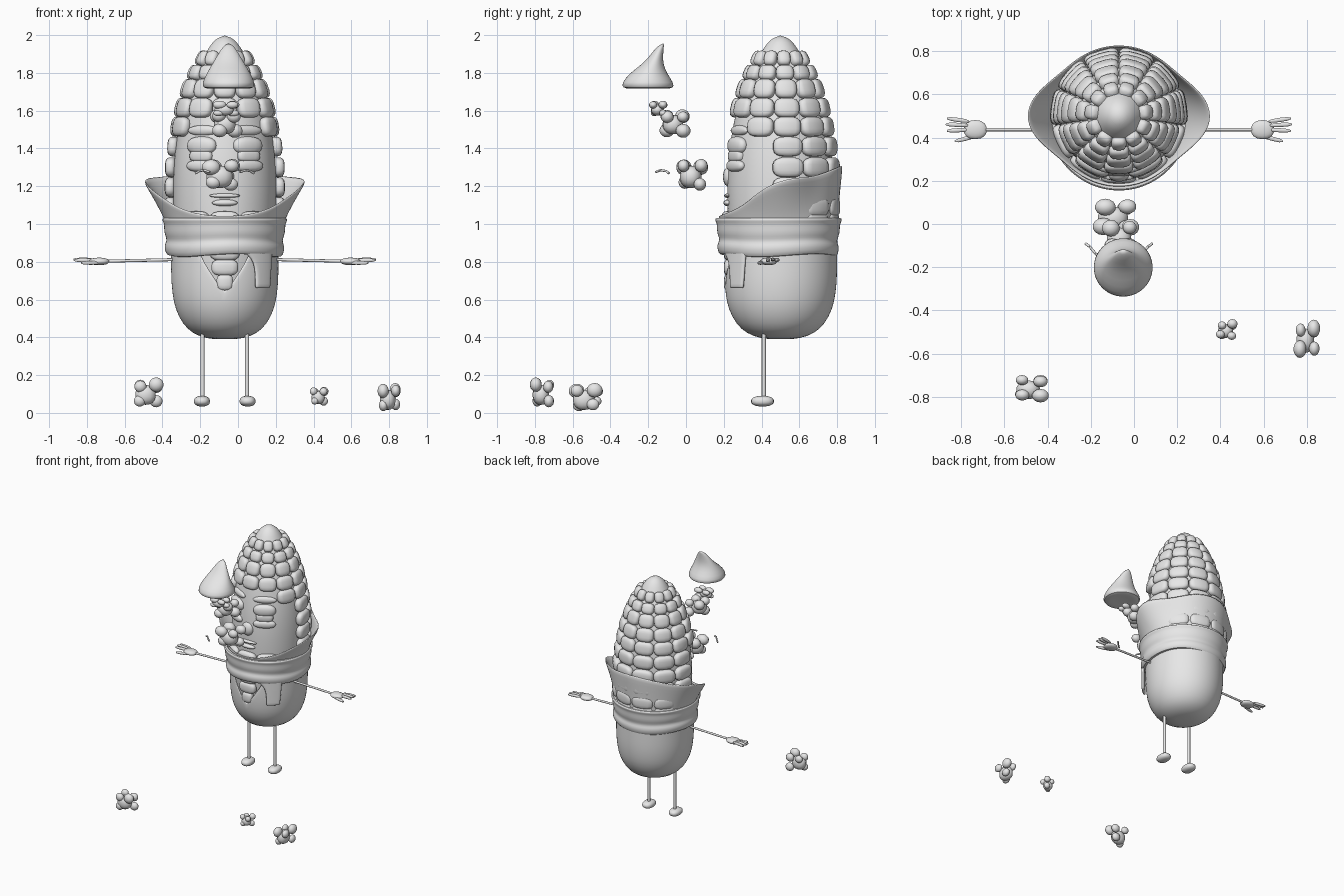
import bpy, bmesh, math, random
from math import sin, cos, pi, radians
from mathutils import Matrix, Vector

if "Cube" in bpy.data.objects:
    bpy.data.objects.remove(bpy.data.objects["Cube"], do_unlink=True)

random.seed(4)
CX, CY = -0.07, 0.5

grey = bpy.data.materials.new("plain grey")
grey.use_nodes = True
grey.diffuse_color = (0.8, 0.8, 0.8, 1)
bsdf = next(n for n in grey.node_tree.nodes if n.type == 'BSDF_PRINCIPLED')
bsdf.inputs["Base Color"].default_value = (0.8, 0.8, 0.8, 1)


def finish(name, bm, thick=0, subsurf=0):
    """Turn a bmesh into a smooth shaded object."""
    mesh = bpy.data.meshes.new(name)
    for f in bm.faces:
        f.smooth = True
    bm.to_mesh(mesh)
    bm.free()
    mesh.materials.append(grey)
    mesh.set_sharp_from_angle(angle=radians(60))
    ob = bpy.data.objects.new(name, mesh)
    bpy.context.collection.objects.link(ob)
    if thick:
        mod = ob.modifiers.new("Thickness", 'SOLIDIFY')
        mod.thickness = thick
    if subsurf:
        mod = ob.modifiers.new("Smooth", 'SUBSURF')
        mod.levels = mod.render_levels = subsurf
    return ob


def loft(name, rows, closed=True, thick=0, subsurf=1):
    """Skin rows of points, bottom row first, each running counterclockwise."""
    bm = bmesh.new()
    grid = [[bm.verts.new(p) for p in row] for row in rows]
    n = len(rows[0])
    for lo, hi in zip(grid, grid[1:]):
        for i in range(n if closed else n - 1):
            j = (i + 1) % n
            bm.faces.new((lo[i], lo[j], hi[j], hi[i]))
    bmesh.ops.remove_doubles(bm, verts=bm.verts, dist=0.0005)
    return finish(name, bm, thick, subsurf)


def polar(a, z, r, sx=1.0):
    """Point around the cob; angle 0 is the front, growing to the left."""
    return Vector((CX + r * sx * sin(a), CY - r * cos(a), z))


def facing(a, z, r):
    return Matrix.Translation(polar(a, z, r)) @ Matrix.Rotation(a, 4, 'Z')


def blob(bm, matrix, size, power=1.0, seg=14):
    """Ellipsoid; power under 1 makes it boxier."""
    made = bmesh.ops.create_uvsphere(bm, u_segments=seg, v_segments=seg // 2 + 2, radius=1)
    for v in made["verts"]:
        co = [math.copysign(abs(c) ** power, c) * s for c, s in zip(v.co, size)]
        v.co = matrix @ Vector(co)


def at(x, y, z):
    return Matrix.Translation((x, y, z))


def rod(bm, a, b, r):
    a, b = Vector(a), Vector(b)
    turn = (b - a).to_track_quat('Z', 'Y').to_matrix().to_4x4()
    bmesh.ops.create_cone(bm, cap_ends=True, segments=12, radius1=r, radius2=r,
                          depth=(b - a).length, matrix=Matrix.Translation((a + b) / 2) @ turn)


def ring(z, r, sx=1.0, n=40):
    return [polar(2 * pi * i / n, z, r, sx) for i in range(n)]


# Cob core with smooth face side and pointed tip
core = [(0.45, 0), (0.45, .15), (0.6, .24), (0.8, .265), (1.1, .285), (1.3, .282), (1.45, .265),
        (1.6, .235), (1.7, .205), (1.8, .162), (1.88, .117), (1.94, .085), (1.98, .05), (2.0, 0)]
loft("cob_core", [ring(z, r, .97) for z, r in core])


def core_radius(z):
    for (z0, r0), (z1, r1) in zip(core[1:], core[2:]):
        if z <= z1:
            return r0 + (r1 - r0) * (z - z0) / (z1 - z0)


# Kernels in aligned columns, left out where the face is
COLS = 11
bm = bmesh.new()
for z in (1.875, 1.8, 1.715, 1.615, 1.515, 1.41, 1.3, 1.195, 1.09, 1.015):
    bare = 50 if z == 1.515 else 80 if 1.05 < z < 1.5 else -1
    r = core_radius(z)
    for k in range(COLS):
        a = 2 * pi * k / COLS
        if min(k, COLS - k) * 360 / COLS < bare:
            continue
        tilt = Matrix.Rotation(-max(0, z - 1.35) * 0.9, 4, 'X')
        blob(bm, facing(a, z, r + .002) @ tilt,
             (pi * r / COLS * 1.03, .032, .042 if z > 1.75 else .053), .68)
# Kernels showing through the husk opening
for z, w in ((0.85, .08), (0.77, .072), (0.69, .045)):
    blob(bm, facing(0, z, .272), (w, .028, .044), .68)
finish("kernels", bm)

# Face: sleepy eyes, brows, nose and lips
bm = bmesh.new()
for s in (-1, 1):
    a = s * radians(28)
    for z, r, size, p in ((1.415, .258, (.085, .036, .048), .85),
                          (1.36, .262, (.066, .03, .03), .6),
                          (1.308, .268, (.085, .03, .032), .85),
                          (1.495, .246, (.09, .022, .028), 1)):
        blob(bm, facing(a, z, r), size, p, 20)
blob(bm, facing(0, 1.25, .27), (.05, .035, .055))
blob(bm, facing(0, 1.15, .28), (.085, .018, .012))
blob(bm, facing(0, 1.112, .278), (.07, .024, .018))
finish("face_features", bm)

# Lower husk, left open in a V at the front
rows = []
for z, r in ((.39, 0), (.392, .1), (.42, .18), (.47, .235), (.55, .277), (.63, .292),
             (.69, .298), (.75, .3), (.82, .3), (.9, .3), (1.0, .3)):
    gap = max(0, min(z, .86) - .63) * 2.4
    rows.append([polar(gap + (2 * pi - 2 * gap) * i / 48, z, r, .95) for i in range(49)])
loft("lower_husk", rows, closed=False, thick=.012)

# Folded band around the waist
band = ((.835, .285), (.83, .31), (.855, .32), (.885, .324), (.905, .312), (.925, .314),
        (.95, .325), (.985, .326), (1.005, .328), (1.02, .338), (1.034, .334), (1.03, .3))
rows = []
for z, r in band:
    row = []
    for i in range(48):
        a = 2 * pi * i / 48
        wave = .008 * sin(3 * a + 1) * (1.03 - z) / .2
        row.append(polar(a, z + wave, r + wave * .5, .985) - Vector((0, .01, 0)))
    rows.append(row)
loft("waist_band", rows)

# Loose strip hanging from the band
rows = []
for t in (0, .08, .35, .65, .8, .92, 1):
    a0, a1 = radians(32 - 18 * max(0, t - .6) / .4), radians(51 + 4 * t)
    rows.append([polar(a0 + (a1 - a0) * i / 5, .66 + .22 * t, .322, .98) for i in range(6)])
loft("hanging_strip", rows, closed=False, thick=.02)

# Collar: high at the back, low at the front, pointed at both sides
rows = []
for v in (0, .2, .4, .6, .8, 1):
    row = []
    for i in range(64):
        a = 2 * pi * i / 64
        point = abs(sin(a)) ** 10
        top = 1.175 - .135 * cos(a) + .05 * point
        row.append(polar(a, .97 + (top - .97) * v, .3 + (.03 + .1 * point) * v ** 1.2))
    rows.append(row)
loft("husk_collar", rows, thick=.012)

# Arms, hands, legs and feet
for s, side in ((-1, "right"), (1, "left")):
    bm = bmesh.new()
    rod(bm, (CX + s * .25, .437, .812), (CX + s * .63, .437, .803), .008)
    finish(side + "_arm", bm)

    bm = bmesh.new()
    blob(bm, at(CX + s * .665, .437, .802), (.055, .045, .02), .9)
    for dx, dy, dz, turn in ((.745, .045, .008, 8), (.75, .022, .01, 3),
                             (.745, -.003, .006, -3), (.71, -.042, -.008, -14)):
        m = at(CX + s * dx, .437 + dy, .802 + dz) @ Matrix.Rotation(s * radians(turn), 4, 'Z')
        blob(bm, m, (.055, .01, .01), .8, 10)
    finish(side + "_hand", bm)

    bm = bmesh.new()
    rod(bm, (CX + s * .118, .412, .07), (CX + s * .118, .412, .46), .011)
    finish(side + "_leg", bm)
    bm = bmesh.new()
    blob(bm, at(CX + s * .121, .405, .062), (.043, .061, .028), .85, 18)
    finish(side + "_foot", bm)

    # Small floating curved strip
    bm = bmesh.new()
    path = [(CX + s * d, y, z) for d, y, z in
            ((.08, -.16, 1.275), (.11, -.135, 1.285), (.135, -.105, 1.28), (.155, -.09, 1.268))]
    for p, q in zip(path, path[1:]):
        rod(bm, p, q, .006)
    finish(side + "_floating_strip", bm)

# Floating leaning cone with a flared foot
rows = []
for z, y, rx, ry in ((1.725, -.2, 0, 0), (1.715, -.2, .1, .1), (1.72, -.2, .135, .135),
                     (1.745, -.203, .142, .14), (1.8, -.2, .115, .098),
                     (1.85, -.174, .085, .052), (1.9, -.153, .055, .032),
                     (1.94, -.135, .03, .018), (1.96, -.117, 0, 0)):
    rows.append([Vector((-.05 + rx * cos(t), y + ry * sin(t), z))
                 for t in (2 * pi * i / 28 for i in range(28))])
loft("floating_cone", rows)


# Popped corn: a rounded heart with puffed lobes and curled petals
def popcorn(name, centre, half):
    bm = bmesh.new()
    c, h = Vector(centre), Vector(half)
    blob(bm, at(*(c - h * .12)), h * .68, .9)
    corners = [(-1, -1, -1), (1, -1, 1), (-1, 1, 1), (1, 1, -1), (-1, -1, 1), (1, 1, 1)]
    for d in corners:
        k = random.uniform(.36, .5)
        offset = Vector([d[i] * h[i] * random.uniform(.42, .58) for i in range(3)])
        blob(bm, at(*(c + offset)), h * k)
    finish(name, bm)


popcorn("nose_popcorn", (-.085, .035, 1.26), (.105, .085, .088))
popcorn("brow_popcorn", (-.06, -.06, 1.535), (.085, .08, .075))
popcorn("small_brow_popcorn", (-.065, -.145, 1.61), (.075, .05, .045))
popcorn("ground_popcorn_right", (-.48, -.76, .105), (.082, .065, .078))
popcorn("ground_popcorn_small", (.43, -.49, .088), (.052, .048, .052))
popcorn("ground_popcorn_left", (.8, -.53, .078), (.062, .085, .078))
